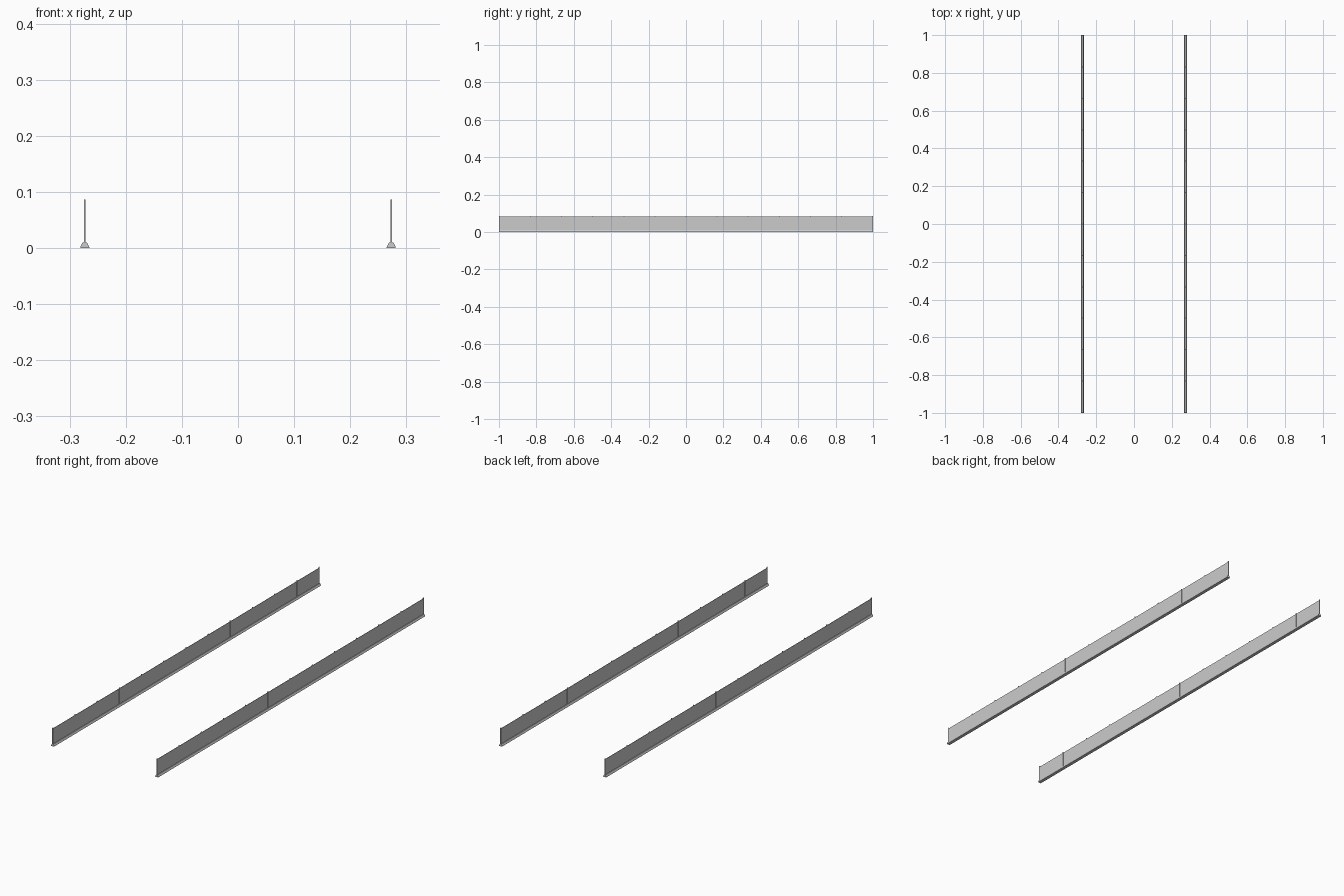
import bpy

if "Cube" in bpy.data.objects:
    bpy.data.objects.remove(bpy.data.objects["Cube"])

X = 0.273          # distance of each barrier from the centre line
BAYS = 12          # panel bays along the length


def mesh_object(name, verts, faces):
    mesh = bpy.data.meshes.new(name)
    mesh.from_pydata(verts, [], faces)
    obj = bpy.data.objects.new(name, mesh)
    bpy.context.collection.objects.link(obj)
    return obj


def extrude_y(name, profile, y0, y1):
    """Extrude a closed x-z profile (counter-clockwise from the front) along y."""
    n = len(profile)
    verts = [(x, y, z) for y in (y0, y1) for x, z in profile]
    faces = [tuple(range(n)), tuple(range(2 * n - 1, n - 1, -1))]
    faces += [(i, i + n, (i + 1) % n + n, (i + 1) % n) for i in range(n)]
    return mesh_object(name, verts, faces)


def rect(cx, half, z0, z1):
    return [(cx - half, z0), (cx + half, z0), (cx + half, z1), (cx - half, z1)]


for side, s in (("left", -1), ("right", 1)):
    cx = s * X

    # Tapered foot rail along the whole length
    foot = [(cx - 0.008, 0), (cx + 0.008, 0), (cx + 0.008, 0.002),
            (cx + 0.004, 0.010), (cx - 0.004, 0.010), (cx - 0.008, 0.002)]
    extrude_y(side + "_foot_rail", foot, -1, 1)

    # Thin upright panel
    extrude_y(side + "_panel", rect(cx, 0.0009, 0.009, 0.083), -0.999, 0.999)

    # Slim posts at every bay line, rising just above the panel
    for i in range(BAYS + 1):
        y = -0.9975 + 1.995 * i / BAYS
        extrude_y(f"{side}_post_{i + 1}", rect(cx, 0.0014, 0.009, 0.087),
                  y - 0.0025, y + 0.0025)
